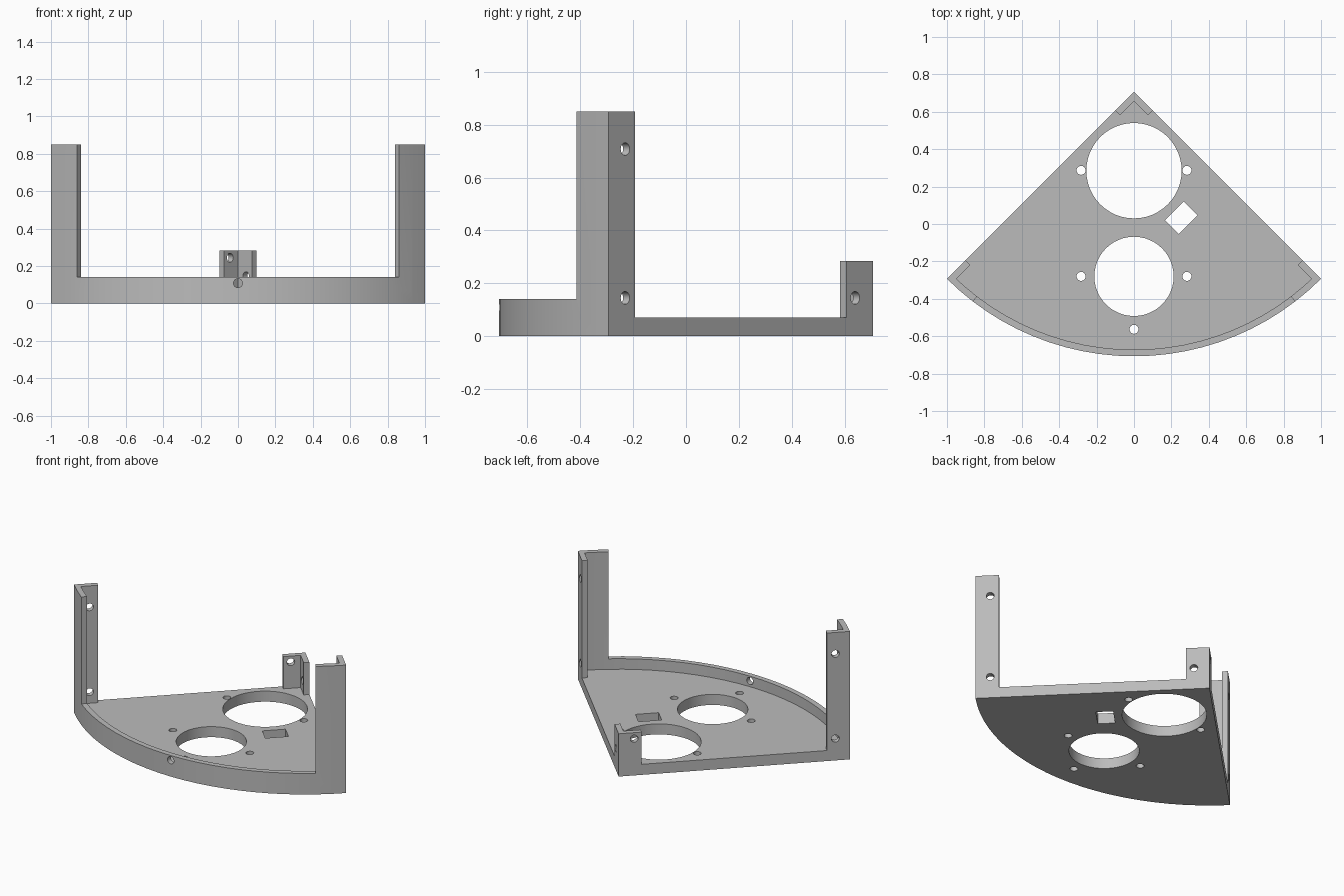
import bpy, bmesh, math
from mathutils import Vector

if "Cube" in bpy.data.objects:
    bpy.data.objects.remove(bpy.data.objects["Cube"])

RADIUS = math.sqrt(2)          # quarter-disc sector
APEX = Vector((0, RADIUS / 2))
WALL = 0.035
LEG = 0.141
PLATE_H, RIM_H, POST_H, APEX_H = 0.07, 0.14, 0.85, 0.284
STEP = 3.75                    # degrees per arc facet
HOLE = 0.024

grey = bpy.data.materials.new("plain grey")
grey.use_nodes = True
grey.diffuse_color = (0.5, 0.5, 0.5, 1)
grey.node_tree.nodes["Principled BSDF"].inputs["Base Color"].default_value = (0.5, 0.5, 0.5, 1)


def polar(deg, r=RADIUS):
    a = math.radians(deg)
    return APEX + Vector((math.sin(a), -math.cos(a))) * r


def arc(start, end, r=RADIUS):
    n = round(abs(end - start) / STEP)
    return [polar(start + (end - start) * i / n, r) for i in range(n + 1)]


def prism(name, points, z0, z1):
    bm = bmesh.new()
    face = bm.faces.new([bm.verts.new((p[0], p[1], z0)) for p in points])
    out = bmesh.ops.extrude_face_region(bm, geom=[face])
    top = [v for v in out["geom"] if isinstance(v, bmesh.types.BMVert)]
    bmesh.ops.translate(bm, verts=top, vec=(0, 0, z1 - z0))
    bmesh.ops.recalc_face_normals(bm, faces=bm.faces)
    mesh = bpy.data.meshes.new(name)
    bm.to_mesh(mesh)
    bm.free()
    mesh.materials.append(grey)
    obj = bpy.data.objects.new(name, mesh)
    bpy.context.collection.objects.link(obj)
    return obj


def drill(center, axis, r, depth, sides=24):
    bpy.ops.mesh.primitive_cylinder_add(vertices=sides, radius=r, depth=depth, location=center)
    obj = bpy.context.object
    obj.name = "drill"
    obj.rotation_euler = Vector(axis).to_track_quat('Z', 'Y').to_euler()
    obj.data.materials.append(grey)
    return obj


def combine(base, other, operation):
    bpy.context.view_layer.update()
    mod = base.modifiers.new("join", 'BOOLEAN')
    mod.operation, mod.solver, mod.object = operation, 'EXACT', other
    bpy.context.view_layer.objects.active = base
    bpy.ops.object.modifier_apply(modifier=mod.name)
    bpy.data.objects.remove(other)


# Sector base plate
bracket = prism("sector_bracket", [APEX] + arc(-45, 45), 0, PLATE_H)

# Curved front rim between the corner posts
combine(bracket, prism("front_rim", arc(-37.5, 37.5) + arc(37.5, -37.5, RADIUS - WALL), 0, RIM_H), 'UNION')

# Tall corner posts: one leg along the straight side, one along the arc
inner_r = RADIUS - WALL
meet = 45 - math.degrees(math.asin(WALL / inner_r))
for side in (1, -1):
    corner = polar(45)
    along = (APEX - corner).normalized()
    inward = Vector((-along.y, along.x))
    if inward.x > 0:
        inward = -inward
    tip = corner + along * LEG
    outline = [tip] + arc(45, 37.5)
    outline += [polar(37.5, inner_r), polar(41.25, inner_r), polar(meet, inner_r), tip + inward * WALL]
    combine(bracket, prism("corner_post", [(p.x * side, p.y) for p in outline], 0, POST_H), 'UNION')

# Short L-shaped post at the apex
d, w = LEG / math.sqrt(2), WALL / math.sqrt(2)
right_half = [(d, APEX.y - d), (d - w, APEX.y - d - w)]
left_half = [(-x, y) for x, y in reversed(right_half)]
outline = [(0, APEX.y)] + right_half + [(0, APEX.y - 2 * w)] + left_half
combine(bracket, prism("apex_post", outline, 0, APEX_H), 'UNION')

# Large openings and screw holes through the plate
UP = (0, 0, 1)
cutters = [drill((0, 0.285, 0), UP, 0.255, 0.4, 48), drill((0, -0.28, 0), UP, 0.212, 0.4, 48),
           drill((0, -0.563, 0), UP, HOLE, 0.4)]
for side in (1, -1):
    for y in (0.287, -0.28):
        cutters.append(drill((0.283 * side, y, 0), UP, HOLE, 0.4))

# Diagonal rectangular slot
slot_mid = Vector((0.252, 0.033))
u, v = Vector((0.05, 0.05)), Vector((0.037, -0.037))
cutters.append(prism("slot", [slot_mid + u + v, slot_mid + u - v, slot_mid - u - v, slot_mid - u + v], -0.1, 0.2))

# Screw hole through the front rim
cutters.append(drill((0, polar(0).y, 0.108), (0, 1, 0), HOLE, 0.12))

# Screw holes through the straight legs of the posts
for side, apex_z in ((1, 0.145), (-1, 0.244)):
    for y, z in ((-0.23, 0.145), (-0.23, 0.708), (0.64, apex_z)):
        cutters.append(drill((side * (APEX.y - y), y, z), (side, 1, 0), HOLE, 0.1))

for cutter in cutters:
    combine(bracket, cutter, 'DIFFERENCE')

# One flat colour, smooth arcs and sharp corners
bracket.data.materials.clear()
bracket.data.materials.append(grey)
for poly in bracket.data.polygons:
    poly.material_index = 0
bpy.ops.object.select_all(action='DESELECT')
bracket.select_set(True)
bpy.context.view_layer.objects.active = bracket
bpy.ops.object.shade_smooth_by_angle(angle=math.radians(30))
